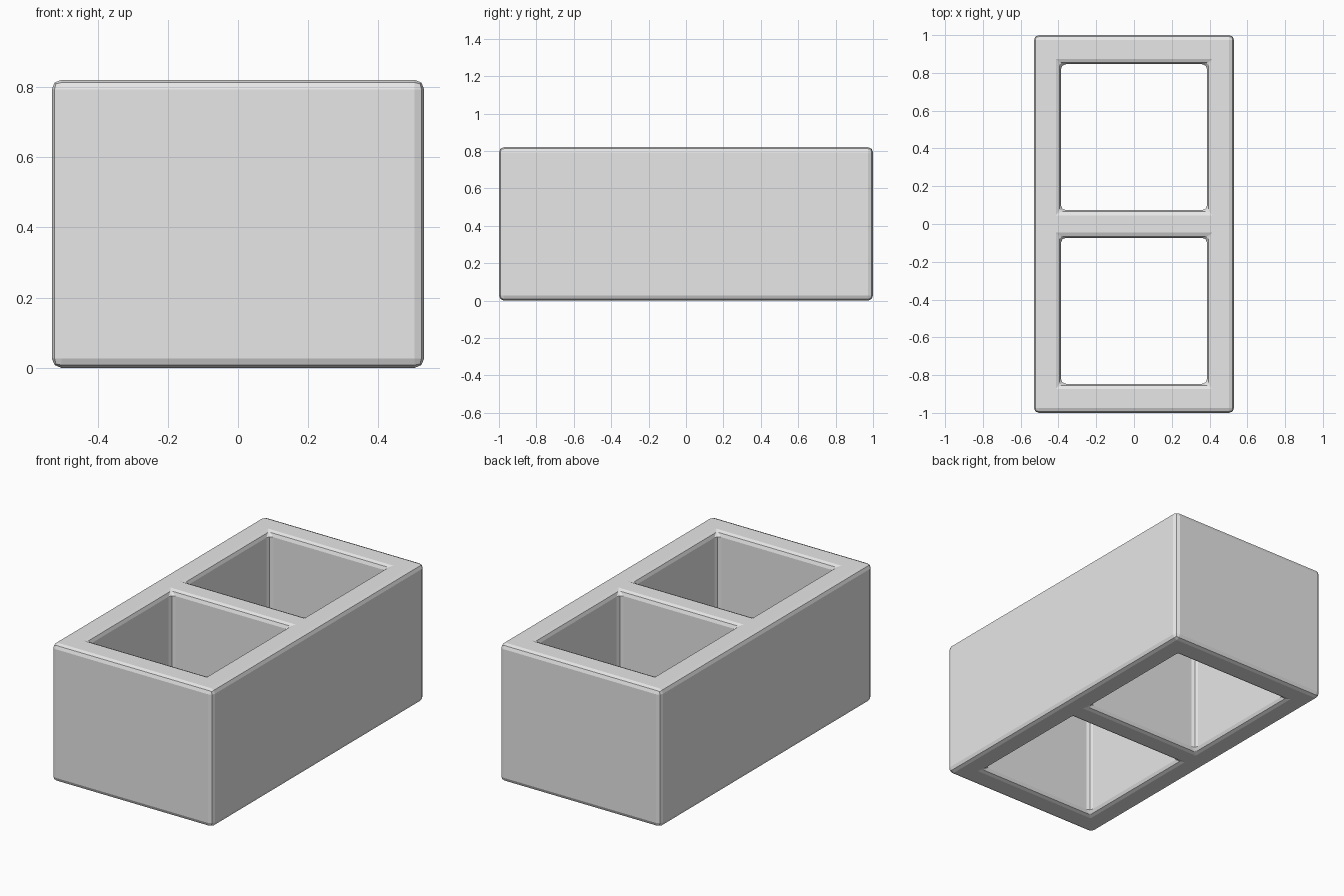
import bpy, bmesh, math

cube = bpy.data.objects.get("Cube")
if cube:
    bpy.data.objects.remove(cube, do_unlink=True)

# Concrete colour
concrete = bpy.data.materials.new("concrete_grey")
colour = (0.8, 0.8, 0.8, 1)
concrete.diffuse_color = colour
concrete.use_nodes = True
concrete.node_tree.nodes["Principled BSDF"].inputs["Base Color"].default_value = colour

# Plan of the block: wall lines across and along, leaving two open cells
HEIGHT = 0.82
xs = [-0.53, -0.387, 0.387, 0.53]
ys = [-1, -0.846, -0.073, 0.073, 0.846, 1]
open_cells = {(1, 1), (1, 3)}

bm = bmesh.new()
grid = [[bm.verts.new((x, y, 0)) for y in ys] for x in xs]
for i in range(len(xs) - 1):
    for j in range(len(ys) - 1):
        if (i, j) not in open_cells:
            bm.faces.new((grid[i][j], grid[i + 1][j], grid[i + 1][j + 1], grid[i][j + 1]))

# Raise the walls
raised = bmesh.ops.extrude_face_region(bm, geom=bm.faces[:], use_keep_orig=True)
top = [g for g in raised["geom"] if isinstance(g, bmesh.types.BMVert)]
bmesh.ops.translate(bm, verts=top, vec=(0, 0, HEIGHT))
bmesh.ops.recalc_face_normals(bm, faces=bm.faces[:])

mesh = bpy.data.meshes.new("hollow_block")
bm.to_mesh(mesh)
bm.free()
mesh.materials.append(concrete)
block = bpy.data.objects.new("hollow_block", mesh)
bpy.context.collection.objects.link(block)

# Softened edges
bevel = block.modifiers.new("worn_edges", "BEVEL")
bevel.width = 0.027
bevel.segments = 2
bevel.limit_method = "ANGLE"
bevel.angle_limit = math.radians(30)
